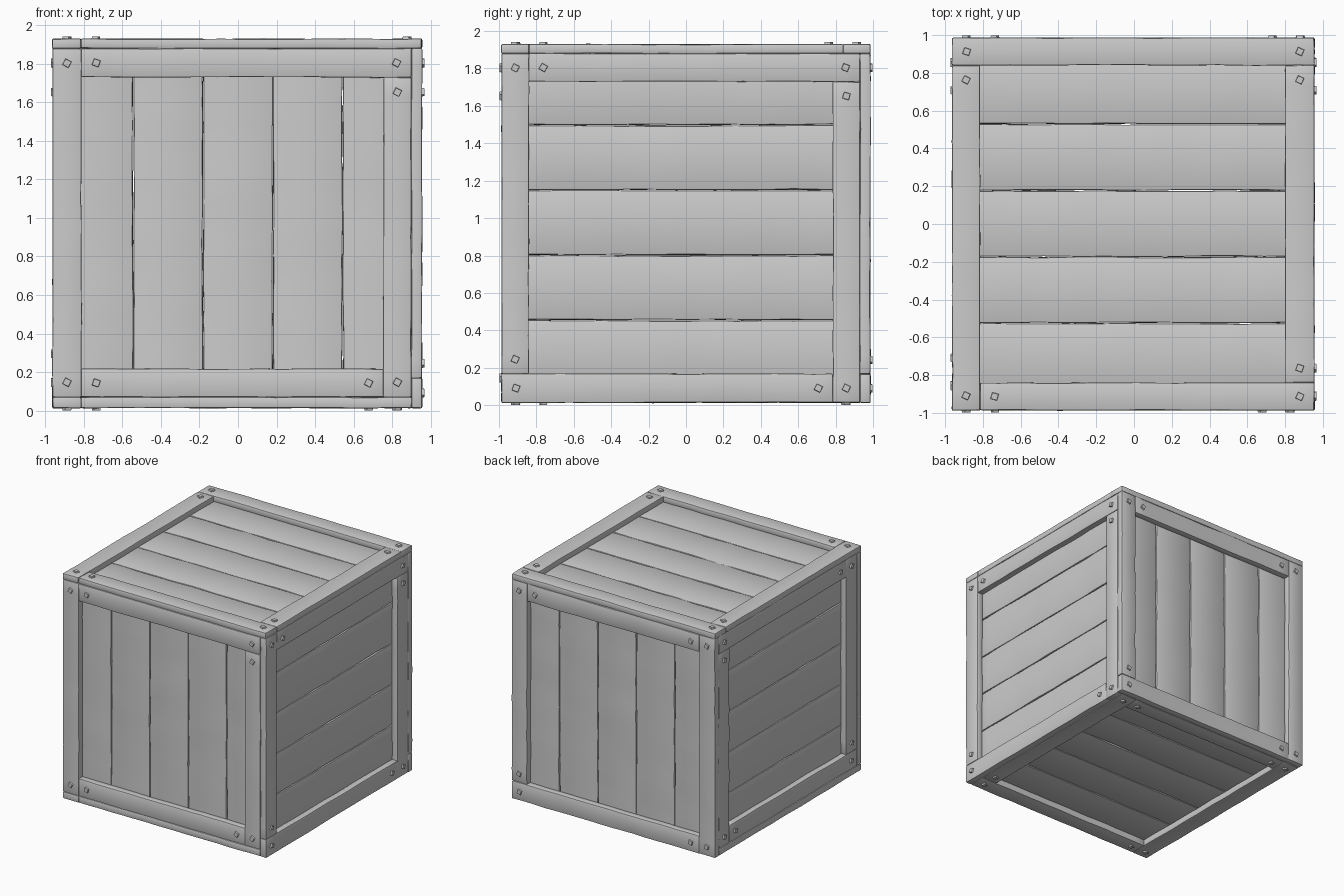
import bpy, bmesh, math, random
from mathutils import Vector, Matrix, noise

if "Cube" in bpy.data.objects:
    bpy.data.objects.remove(bpy.data.objects["Cube"])

random.seed(4)
AXES = {'x': 0, 'y': 1, 'z': 2}


def finish(bm, name):
    me = bpy.data.meshes.new(name)
    bm.to_mesh(me)
    bm.free()
    ob = bpy.data.objects.new(name, me)
    bpy.context.collection.objects.link(ob)
    bpy.ops.object.select_all(action='DESELECT')
    ob.select_set(True)
    bpy.context.view_layer.objects.active = ob
    bpy.ops.object.shade_smooth_by_angle(angle=math.radians(35))
    return ob


def board(name, lo, hi, bevel=0.008, wobble=0.005):
    """Bevelled plank between two corners, with slightly uneven hewn edges."""
    lo, hi = Vector(lo), Vector(hi)
    size = hi - lo
    bm = bmesh.new()
    bmesh.ops.create_cube(bm, size=1, matrix=Matrix.Translation((lo + hi) / 2) @ Matrix.Diagonal((*size, 1)))
    bmesh.ops.bevel(bm, geom=bm.edges[:], offset=bevel, segments=2, profile=0.5, affect='EDGES')
    k = max(range(3), key=lambda i: size[i])
    normal = Vector((0, 0, 0))
    normal[k] = 1
    cuts = int(size[k] / 0.1)
    for i in range(1, cuts):
        bmesh.ops.bisect_plane(bm, geom=bm.verts[:] + bm.edges[:] + bm.faces[:],
                               plane_co=lo + normal * size[k] * i / cuts, plane_no=normal)
    seed = Vector([random.uniform(0, 50) for _ in range(3)])
    for v in bm.verts:
        v.co += noise.noise_vector(v.co * 5 + seed) * wobble
    return finish(bm, name)


def bolt(name, pos, normal):
    """Small square bolt head, slightly twisted."""
    rot = normal.to_track_quat('Z', 'Y').to_matrix().to_4x4()
    twist = Matrix.Rotation(math.radians(random.uniform(15, 30)), 4, 'Z')
    bm = bmesh.new()
    bmesh.ops.create_cone(bm, cap_ends=True, segments=4, radius1=0.028, radius2=0.023, depth=0.024,
                          matrix=Matrix.Translation(pos) @ rot @ twist)
    finish(bm, name)


def frame(side, axes, inner, outer, boards):
    """Four frame boards on one side, each with a bolt near both ends.
    axes: the two in-plane axes, then the facing axis."""
    u, v, n = (AXES[a] for a in axes)

    def point(a, b, c):
        p = Vector((0, 0, 0))
        p[u], p[v], p[n] = a, b, c
        return p

    normal = point(0, 0, math.copysign(1, outer - inner))
    for i, (u0, u1, v0, v1) in enumerate(boards):
        name = f"{side}_frame_{i + 1}"
        board(name, point(u0, v0, min(inner, outer)), point(u1, v1, max(inner, outer)), 0.007, 0.004)
        e = 0.077
        if u1 - u0 > v1 - v0:
            spots = [(u0 + e, (v0 + v1) / 2), (u1 - e, (v0 + v1) / 2)]
        else:
            spots = [((u0 + u1) / 2, v0 + e), ((u0 + u1) / 2, v1 - e)]
        for j, (a, b) in enumerate(spots):
            bolt(f"{name}_bolt_{j + 1}", point(a, b, outer), normal)


# Frames: (u0, u1, v0, v1) per board, overlapping one another at the corners
frame("front", "xzy", -0.93, -0.986, [
    (-0.963, -0.813, 0.07, 1.88), (-0.813, 0.90, 1.73, 1.88),
    (0.755, 0.90, 0.07, 1.73), (-0.813, 0.755, 0.07, 0.217)])
frame("back", "xzy", 0.93, 0.986, [
    (0.81, 0.955, 0.165, 1.88), (-0.813, 0.81, 1.73, 1.88),
    (-0.963, -0.813, 0.014, 1.88), (-0.813, 0.955, 0.014, 0.165)])
frame("right", "yzx", 0.90, 0.955, [
    (-0.986, -0.84, 0.168, 1.88), (-0.84, 0.93, 1.73, 1.88),
    (0.785, 0.93, 0.014, 1.73), (-0.986, 0.785, 0.014, 0.168)])
frame("left", "yzx", -0.907, -0.96, [
    (0.785, 0.93, 0.07, 1.73), (-0.785, 0.93, 1.73, 1.88),
    (-0.93, -0.785, 0.217, 1.88), (-0.93, 0.785, 0.07, 0.217)])
frame("top", "xyz", 1.88, 1.93, [
    (-0.963, 0.955, 0.84, 0.986), (-0.963, -0.815, -0.986, 0.84),
    (-0.815, 0.955, -0.986, -0.84), (0.80, 0.955, -0.84, 0.84)])
frame("bottom", "xyz", 0.07, 0.013, [
    (-0.963, -0.813, -0.986, 0.93), (-0.813, 0.90, -0.986, -0.84),
    (0.755, 0.90, -0.84, 0.93), (-0.813, 0.755, 0.785, 0.93)])

# Five slats fill every side
G = 0.002
for i in range(5):
    x = -0.906 + 0.3624 * i
    y = -0.876 + 0.3512 * i
    z = 0.107 + 0.3476 * i
    x0, x1, y0, y1, z0, z1 = x + G, x + 0.3624 - G, y + G, y + 0.3512 - G, z + G, z + 0.3476 - G
    board(f"front_slat_{i + 1}", (x0, -0.93, 0.073), (x1, -0.885, 1.877))
    board(f"back_slat_{i + 1}", (x0, 0.885, 0.073), (x1, 0.93, 1.877))
    board(f"right_slat_{i + 1}", (0.86, -0.885, z0), (0.90, 0.885, z1))
    board(f"left_slat_{i + 1}", (-0.907, -0.885, z0), (-0.867, 0.885, z1))
    board(f"top_slat_{i + 1}", (-0.90, y0, 1.843), (0.90, y1, 1.88))
    board(f"bottom_slat_{i + 1}", (-0.90, y0, 0.07), (0.90, y1, 0.107))
